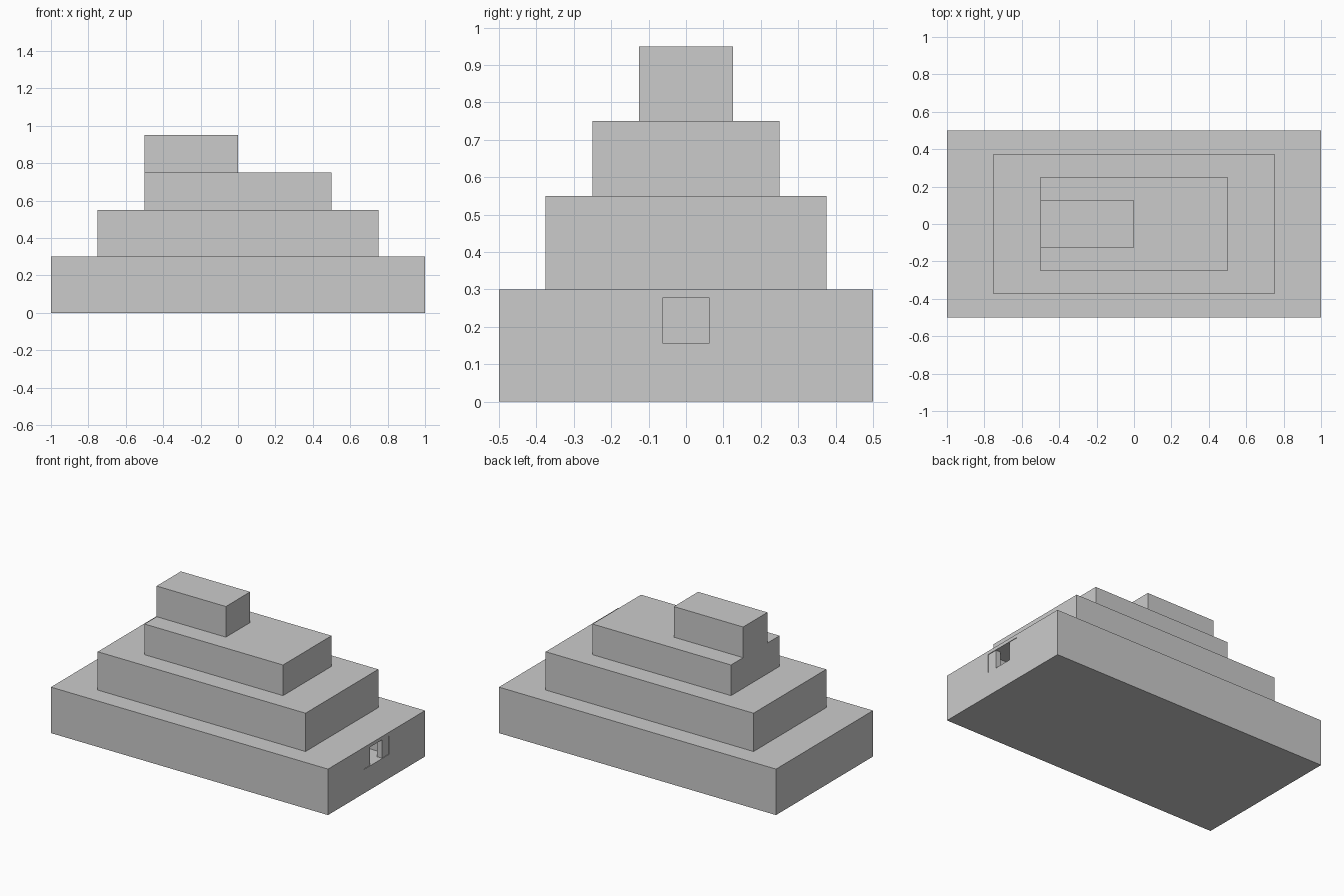
import bpy

if "Cube" in bpy.data.objects:
    bpy.data.objects.remove(bpy.data.objects["Cube"])

grey = bpy.data.materials.new("light_grey")
grey.diffuse_color = (0.6, 0.6, 0.6, 1)
grey.use_nodes = True
grey.node_tree.nodes["Principled BSDF"].inputs["Base Color"].default_value = grey.diffuse_color


def box(name, x, y, z):
    """Box from (min, max) ranges on each axis."""
    verts = [(a, b, c) for a in x for b in y for c in z]
    faces = [(0, 1, 3, 2), (4, 6, 7, 5), (0, 4, 5, 1),
             (2, 3, 7, 6), (0, 2, 6, 4), (1, 5, 7, 3)]
    mesh = bpy.data.meshes.new(name)
    mesh.from_pydata(verts, [], faces)
    mesh.materials.append(grey)
    obj = bpy.data.objects.new(name, mesh)
    bpy.context.collection.objects.link(obj)
    return obj


# Stepped tiers
base = box("base_tier", (-1, 1), (-0.5, 0.5), (0, 0.3))
box("middle_tier", (-0.75, 0.75), (-0.375, 0.375), (0.3, 0.55))
box("upper_tier", (-0.5, 0.5), (-0.25, 0.25), (0.55, 0.75))
box("top_block", (-0.5, 0), (-0.125, 0.125), (0.75, 0.95))

# Recess cut into the right end of the base
DOOR_Z = (0.156, 0.278)
cutter = box("recess_cutter", (0.75, 1.1), (-0.127, 0.127), DOOR_Z)
cutter.hide_render = True
cutter.hide_viewport = True
cutter.display_type = 'WIRE'
cut = base.modifiers.new("recess", 'BOOLEAN')
cut.operation = 'DIFFERENCE'
cut.solver = 'EXACT'
cut.object = cutter

# Pair of half-open door panels in the recess
for side, y in (("front", (-0.127, -0.061)), ("back", (0.061, 0.127))):
    box(side + "_door_panel", (0.962, 0.996), y, DOOR_Z)
